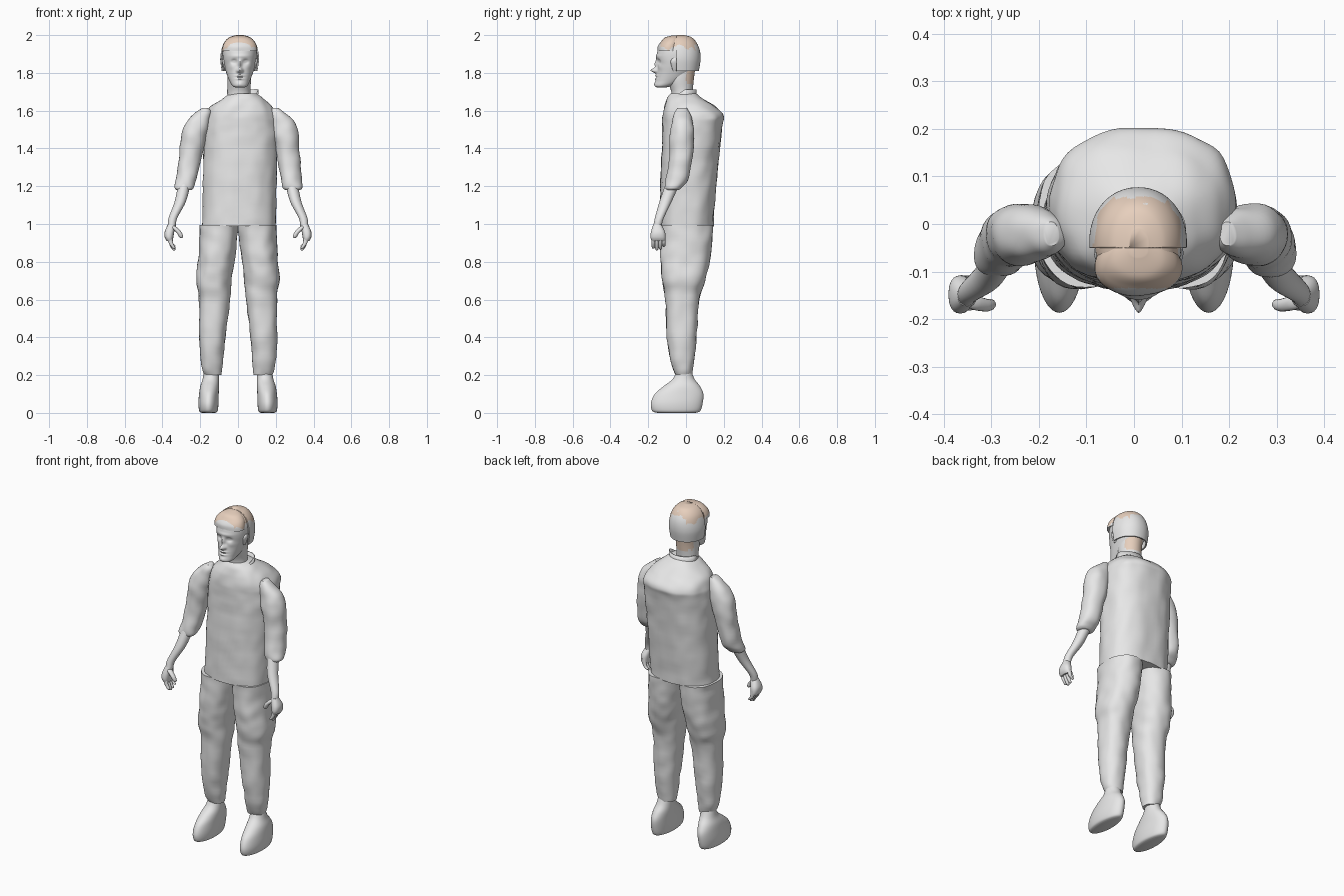
import bpy, bmesh, math
from mathutils import Vector, noise

cube = bpy.data.objects.get("Cube")
if cube:
    bpy.data.objects.remove(cube)


def material(name, rgb):
    mat = bpy.data.materials.new(name)
    mat.use_nodes = True
    mat.diffuse_color = (*rgb, 1)
    mat.node_tree.nodes["Principled BSDF"].inputs["Base Color"].default_value = (*rgb, 1)
    return mat


GREY = material("light_grey", (0.8, 0.8, 0.8))
TAN = material("pale_tan", (0.88, 0.69, 0.56))


def smooth_rows(rows, steps):
    """Blend the given sections with a spline, adding rings between them."""
    out = []
    for i in range(len(rows) - 1):
        a, b, c, d = (rows[max(i - 1, 0)], rows[i], rows[i + 1],
                      rows[min(i + 2, len(rows) - 1)])
        for k in range(steps):
            t = k / steps
            out.append([q + t / 2 * (r - p + t * (2 * p - 5 * q + 4 * r - s
                        + t * (3 * (q - r) + s - p))) for p, q, r, s in zip(a, b, c, d)])
    return out + [rows[-1]]


def finish(obj, angle=50):
    obj.data.shade_smooth()
    obj.data.set_sharp_from_angle(angle=math.radians(angle))
    return obj


def loft(name, rows, side=1, shift=None, segs=32, steps=5, power=2.0, folds=0.0, shape=None):
    """Skin over horizontal sections given as (z, x0, x1, y0, y1)."""
    rings = smooth_rows(rows, steps)
    verts, faces = [], []
    for z, x0, x1, y0, y1 in rings:
        for j in range(segs):
            a = math.tau * j / segs
            c, s = math.cos(a), math.sin(a)
            ux = math.copysign(abs(c) ** (2 / power), c)
            uy = math.copysign(abs(s) ** (2 / power), s)
            p = Vector(((x0 + x1) / 2 + ux * (x1 - x0) / 2,
                        (y0 + y1) / 2 + uy * (y1 - y0) / 2, z))
            if folds:
                p += Vector((c, s, 0)) * folds * noise.noise(p * 16 + Vector((side * 5, 0, 0)))
            if shape:
                p = shape(p)
            p.x = p.x * side + (shift(z) if shift else 0)
            verts.append(p)
    for i in range(len(rings) - 1):
        for j in range(segs):
            k = (j + 1) % segs
            faces.append((i * segs + j, i * segs + k, (i + 1) * segs + k, (i + 1) * segs + j))
    last = (len(rings) - 1) * segs
    faces += [tuple(reversed(range(segs))), tuple(range(last, last + segs))]
    mesh = bpy.data.meshes.new(name)
    mesh.from_pydata(verts, [], faces)
    bm = bmesh.new()
    bm.from_mesh(mesh)
    bmesh.ops.recalc_face_normals(bm, faces=bm.faces)
    bm.to_mesh(mesh)
    bm.free()
    mesh.materials.append(GREY)
    mesh.materials.append(TAN)
    obj = bpy.data.objects.new(name, mesh)
    bpy.context.collection.objects.link(obj)
    return finish(obj)


def paint(obj, rule):
    for poly in obj.data.polygons:
        poly.material_index = int(rule(poly.center))


# Shirt body
loft("shirt", [(.99, -.19, .2, -.14, .145), (1.25, -.185, .205, -.135, .165),
               (1.5, -.18, .215, -.125, .19), (1.57, -.172, .21, -.124, .2),
               (1.62, -.145, .182, -.115, .16), (1.665, -.08, .135, -.1, .09),
               (1.69, -.04, .1, -.08, .055)],
     segs=64, steps=8, power=2.4, folds=.006)

# Standing collar, open and lower at the front
bm = bmesh.new()
rim = []
for i in range(41):
    a = -math.pi / 2 + .12 + (math.tau - .24) * i / 40
    lift = .5 + .5 * math.sin(a)
    x, y = .025 + .078 * math.cos(a), -.01 + .066 * math.sin(a)
    rim.append((bm.verts.new((x, y - .01 * (1 - lift), 1.64)),
                bm.verts.new((x + .006 * math.cos(a), y, 1.668 + .045 * min(1, lift * 1.8)))))
for (a, b), (c, d) in zip(rim, rim[1:]):
    bm.faces.new((a, c, d, b))
mesh = bpy.data.meshes.new("collar")
bm.to_mesh(mesh)
bm.free()
mesh.materials.append(GREY)
collar = bpy.data.objects.new("collar", mesh)
bpy.context.collection.objects.link(collar)
collar.modifiers.new("thickness", "SOLIDIFY").thickness = .006
finish(collar)

# Limbs, built for each side
for side, label in ((-1, "right"), (1, "left")):
    def lean(z):
        return .022 * max(0, min(1, (z - 1.1) / .4)) if side > 0 else 0

    loft(label + "_trouser_leg",
         [(.2, .085, .18, -.055, .03), (.25, .08, .195, -.075, .04), (.4, .065, .207, -.1, .055),
          (.6, .042, .207, -.11, .07), (.7, .035, .222, -.125, .1), (.8, .02, .212, -.135, .125),
          (.9, .008, .205, -.135, .138), (.995, -.002, .204, -.135, .143)],
         side, segs=40, steps=6, power=2.25, folds=.006)
    loft(label + "_shoe",
         [(0, .12, .192, -.15, .05), (.01, .108, .205, -.178, .075), (.05, .103, .21, -.186, .088),
          (.1, .102, .206, -.165, .092), (.14, .1, .2, -.12, .075), (.18, .1, .187, -.07, .045),
          (.23, .1, .18, -.045, .025)], side, segs=40)
    loft(label + "_sleeve",
         [(1.18, .245, .325, -.105, -.035), (1.195, .23, .335, -.11, -.02),
          (1.24, .22, .328, -.105, .015), (1.35, .195, .314, -.087, .035),
          (1.47, .165, .3, -.085, .042), (1.54, .15, .276, -.075, .035),
          (1.59, .142, .225, -.06, .018), (1.615, .158, .19, -.045, .005)],
         side, lean, segs=36, steps=6, power=2.2, folds=.006)
    loft(label + "_forearm",
         [(.98, .33, .37, -.175, -.13), (1.03, .322, .368, -.165, -.118),
          (1.12, .275, .335, -.14, -.075), (1.22, .25, .315, -.105, -.03)], side, segs=24)
    loft(label + "_palm",
         [(.91, .345, .378, -.182, -.11), (.93, .342, .388, -.188, -.108),
          (.96, .337, .388, -.185, -.112), (1.0, .33, .37, -.172, -.132)],
         side, segs=24, power=2.4)
    for n, finger in enumerate(("index", "middle", "ring", "little")):
        y = -.173 + n * .0185
        tip = .875 - .015 * math.sin(n + .4)
        loft(f"{label}_{finger}_finger",
             [(tip, .337, .342, y - .003, y + .003), (tip + .006, .331, .35, y - .008, y + .008),
              (.9, .344, .367, y - .0095, y + .0095), (.94, .35, .377, y - .01, y + .01)],
             side, segs=12, steps=3)
    loft(label + "_thumb",
         [(.925, .297, .302, -.172, -.165), (.932, .29, .312, -.18, -.158),
          (.955, .298, .326, -.184, -.157), (.98, .32, .352, -.18, -.15),
          (.99, .335, .355, -.172, -.15)], side, segs=14, steps=3)
    loft(label + "_ear",
         [(1.81, .07, .078, -.068, -.052), (1.825, .068, .084, -.074, -.046),
          (1.86, .07, .094, -.082, -.04), (1.878, .072, .09, -.072, -.045)],
         side, lambda z: .01, segs=16, steps=4)

# Neck, tan at the nape
neck = loft("neck", [(1.64, -.06, .075, -.08, .04), (1.7, -.055, .065, -.078, .036),
                     (1.77, -.055, .07, -.1, .042), (1.83, -.055, .07, -.08, .05)], segs=48)
paint(neck, lambda c: c.y > .002 and c.z > 1.745 + .02 * noise.noise(c * 30))

# Face relief: (x, z, width, height, push toward the front)
RELIEF = [(0, 1.813, .013, .013, .034), (0, 1.845, .009, .022, .016), (0, 1.889, .05, .009, .004),
          (0, 1.785, .02, .005, .008), (0, 1.768, .017, .005, .007), (0, 1.777, .022, .003, -.005),
          (0, 1.742, .018, .012, .005)]
for s in (-1, 1):
    RELIEF += [(s * .031, 1.86, .014, .011, -.014), (s * .031, 1.86, .009, .005, .007),
               (s * .043, 1.832, .018, .016, .004), (s * .013, 1.81, .005, .006, .006)]


def sculpt_face(p):
    if p.y < -.05:
        p.y -= sum(d * math.exp(-((p.x - .01 - x) / w) ** 2 - ((p.z - z) / h) ** 2)
                   for x, z, w, h, d in RELIEF)
    return p


def scalp(c):
    return (c.z > 1.925 + .035 * noise.noise(c * 28) + .12 * max(0, c.x - .03)
            and -.135 < c.y < .052 + .02 * noise.noise(c * 40))


head = loft("head", [(1.722, -.012, .032, -.152, -.11), (1.732, -.03, .05, -.164, -.07),
                     (1.76, -.047, .064, -.16, -.01), (1.8, -.062, .079, -.154, .03),
                     (1.84, -.073, .092, -.15, .055), (1.88, -.08, .098, -.155, .065),
                     (1.92, -.08, .098, -.15, .065), (1.96, -.068, .086, -.132, .048),
                     (1.984, -.045, .064, -.11, .026), (1.996, -.01, .03, -.07, -.01)],
            segs=112, steps=10, power=2.15, shape=sculpt_face)
paint(head, scalp)

# Hair shell over the back and sides, tan on the crown
hair = loft("hair", [(1.81, -.086, .103, -.14, .068), (1.87, -.094, .111, -.155, .077),
                     (1.92, -.088, .106, -.155, .073), (1.96, -.074, .092, -.135, .056),
                     (1.988, -.047, .066, -.112, .03), (2.0, -.01, .03, -.07, -.01)],
            segs=96, steps=12, power=2.1)
bm = bmesh.new()
bm.from_mesh(hair.data)
bmesh.ops.delete(bm, geom=[f for f in bm.faces if f.calc_center_median().z < 1.8101],
                 context="FACES_ONLY")
bmesh.ops.bisect_plane(bm, geom=bm.verts[:] + bm.edges[:] + bm.faces[:],
                       plane_co=(0, -.05, 0), plane_no=(0, -1, 0), clear_outer=True)
bm.to_mesh(hair.data)
bm.free()
paint(hair, scalp)
hair.modifiers.new("thickness", "SOLIDIFY").thickness = .008

# Short fringe hugging the hairline
fringe = loft("fringe", [(1.915, -.084, .102, -.151, -.03), (1.94, -.08, .098, -.149, -.03),
                         (1.965, -.068, .087, -.134, -.03), (1.987, -.044, .063, -.112, -.03),
                         (1.999, -.01, .03, -.07, -.035)], segs=72, steps=8, power=2.15, folds=.003)
paint(fringe, scalp)
